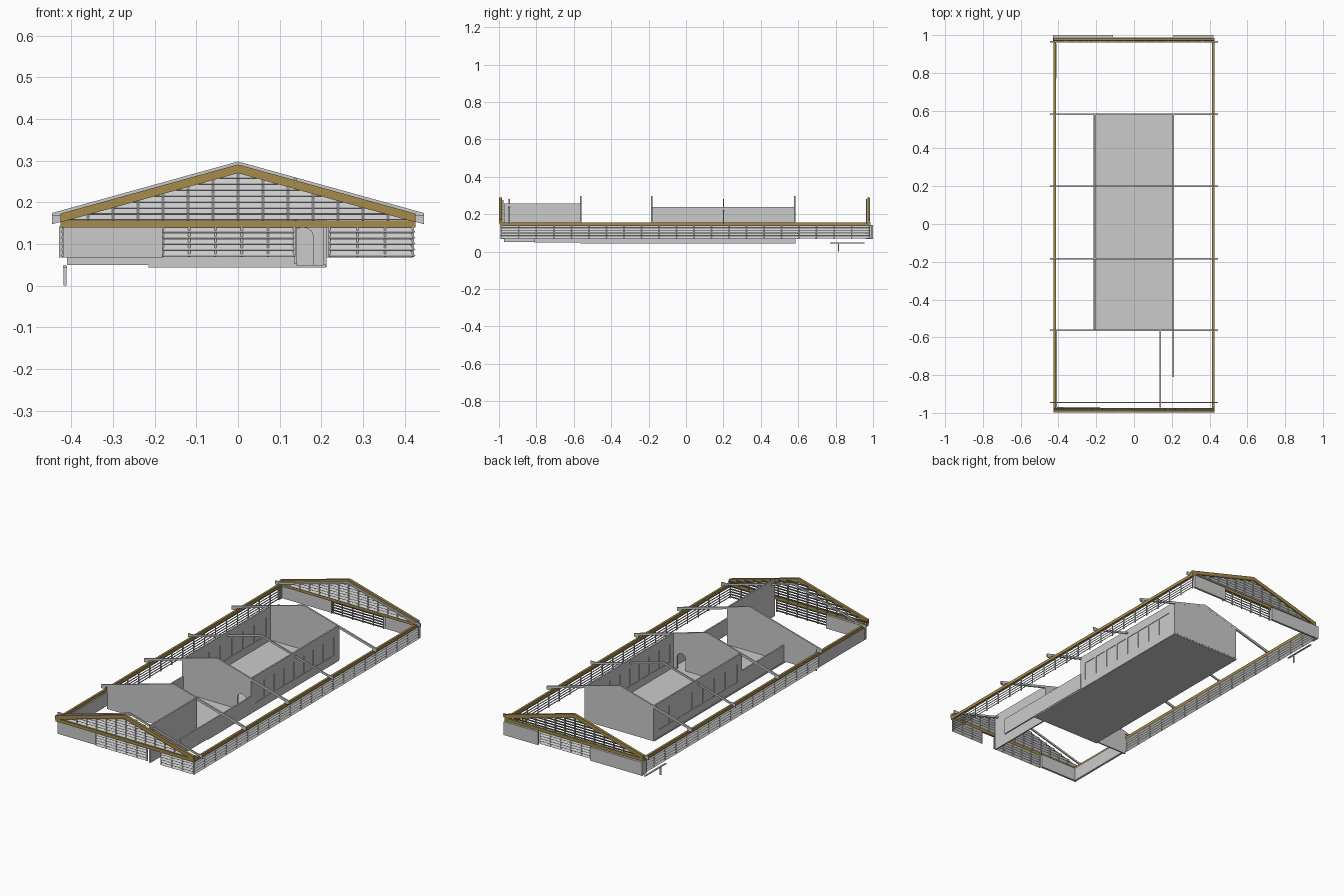
import bpy, bmesh, math
from mathutils import Matrix, Vector

if "Cube" in bpy.data.objects:
    bpy.data.objects.remove(bpy.data.objects["Cube"])

timber = bpy.data.materials.new("timber")
timber.diffuse_color = (0.38, 0.26, 0.07, 1)
timber.use_nodes = True
timber.node_tree.nodes["Principled BSDF"].inputs["Base Color"].default_value = timber.diffuse_color

SLOPE = 0.277


def roof(x, apex=0.297):
    return apex - SLOPE * abs(x)


def finish(name, bm, mat=None):
    bmesh.ops.recalc_face_normals(bm, faces=bm.faces)
    me = bpy.data.meshes.new(name)
    bm.to_mesh(me)
    bm.free()
    ob = bpy.data.objects.new(name, me)
    bpy.context.collection.objects.link(ob)
    if mat:
        me.materials.append(mat)
    return ob


def box(bm, x0, x1, y0, y1, z0, z1):
    m = Matrix.Translation(((x0 + x1) / 2, (y0 + y1) / 2, (z0 + z1) / 2))
    bmesh.ops.create_cube(bm, size=1, matrix=m @ Matrix.Diagonal((x1 - x0, y1 - y0, z1 - z0, 1)))


def boxes(name, dims, mat=None):
    bm = bmesh.new()
    for d in dims:
        box(bm, *d)
    return finish(name, bm, mat)


def prism(bm, pts, y, t):
    """Extrude an XZ outline by t around y."""
    f = bm.faces.new([bm.verts.new((x, y - t / 2, z)) for x, z in pts])
    r = bmesh.ops.extrude_face_region(bm, geom=[f])
    bmesh.ops.translate(bm, vec=(0, t, 0), verts=[v for v in r["geom"] if isinstance(v, bmesh.types.BMVert)])


def cross_wall(name, x0, x1, y, t=0.008, z0=0.05, notch=()):
    bm = bmesh.new()
    top = [(x1, roof(x1)), (0, roof(0)), (x0, roof(x0))]
    prism(bm, [(x0, z0)] + list(notch) + [(x1, z0)] + top, y, t)
    return finish(name, bm)


def chevron(bm, half, apex, depth, y, t):
    """Pair of sloped rafters meeting at the ridge."""
    e = apex - SLOPE * half
    prism(bm, [(-half, e), (0, apex), (half, e), (half, e - depth),
               (0, apex - depth), (-half, e - depth)], y, t)


def slat(bm, centre, length, angle):
    m = (Matrix.Translation(centre) @ Matrix.Rotation(math.radians(angle), 4, 'Z')
         @ Matrix.Rotation(math.radians(50), 4, 'X') @ Matrix.Diagonal((length, 0.0165, 0.002, 1)))
    bmesh.ops.create_cube(bm, size=1, matrix=m)


def louvre_wall(name, a, b, angle, pitch):
    """Louvred low wall from a to b, with regular studs; outer edges hang low."""
    a, b = Vector(a), Vector(b)
    mid, length = (a + b) / 2, (b - a).length
    bm = bmesh.new()
    for i in range(5):
        slat(bm, (mid.x, mid.y, 0.077 + i * 0.0143), length, angle)
    n = max(1, round(length / pitch))
    for i in range(n + 1):
        p = a.lerp(b, i / n)
        box(bm, p.x - .0025, p.x + .0025, p.y - .0025, p.y + .0025, 0.069, 0.142)
    return finish(name, bm)


# Timber ring beam and gable rafters
F, B, S = -0.988, 0.98, 0.42
boxes("ring_beam", [(-S - .006, S + .006, F - .006, F + .006, .14, .157),
                    (-S - .006, S + .006, B - .006, B + .006, .14, .157),
                    (-S - .006, -S + .006, F, B, .14, .157),
                    (S - .006, S + .006, F, B, .14, .157)], timber)
for name, y in (("front_gable_rafters", F - .004), ("back_gable_rafters", B - .002)):
    bm = bmesh.new()
    chevron(bm, 0.426, 0.291, 0.021, y, 0.014)
    finish(name, bm, timber)

# Louvred gables, both tilted the same way
for name, y in (("front_gable_louvres", F + .008), ("back_gable_louvres", B - .005)):
    bm = bmesh.new()
    z = 0.164
    while z < 0.268:
        slat(bm, (0, y, z), 2 * (0.282 - z) / SLOPE, 0)
        z += 0.0143
    for i in range(-6, 7):
        x = i * 0.06
        box(bm, x - .002, x + .002, y - .005, y + .005, .15, roof(x, 0.275))
    finish(name, bm)

# Low louvred walls between solid panels
louvre_wall("front_louvres_left", (-.18, F, 0), (.135, F, 0), 0, .06)
louvre_wall("front_louvres_right", (.22, F, 0), (.42, F, 0), 0, .06)
louvre_wall("back_louvres", (-.11, B, 0), (.21, B, 0), 180, .06)
louvre_wall("right_louvres", (S, F, 0), (S, B, 0), 90, .095)
louvre_wall("left_louvres", (-S, -.56, 0), (-S, B, 0), -90, .095)
boxes("solid_panels", [(-.42, -.18, -.982, -.97, .068, .142),
                       (-.43, -.11, .988, 1.0, .068, .142),
                       (.21, .42, .988, 1.0, .068, .142),
                       (-.419, -.407, -.98, -.56, .068, .142),
                       (-.43, -.42, .96, .99, .068, .142)])

# Slender roof frames
bm = bmesh.new()
for y in (-.945, -.562, -.184, .2, .582, .965):
    if y in (-.945, .2, .965):
        chevron(bm, 0.446, 0.282, 0.011, y, 0.006)
    else:
        chevron(bm, 0.446, 0.298, 0.013, y, 0.0085)
finish("roof_frames", bm)
boxes("rafter_tails", [(s * .432 - .014, s * .432 + .014, y - .003, y + .003, .156, .168)
                       for s in (-1, 1) for y in (-.945, -.562, -.184, .2, .582, .965)])

# Floor slab
boxes("floor", [(-.215, .21, -.565, .585, .043, .05)])

# Cross walls, the middle one with an arched doorway
arch = [(.13, .05), (.13, .12)]
arch += [(.155 - .025 * math.cos(a * math.pi / 6), .12 + .02 * math.sin(a * math.pi / 6)) for a in range(1, 6)]
arch += [(.18, .12), (.18, .05)]
cross_wall("front_room_wall", -.41, .14, -.562)
cross_wall("hall_front_wall", -.212, .212, -.184, notch=arch)
cross_wall("hall_back_wall", -.212, .212, .582)

# Hall side walls: frame, mullions and recessed panes
for name, x, n in (("hall_left", -.208, 7), ("hall_right", .208, 8)):
    y0, y1, z0, z1 = -.15, .54, .09, .19
    parts = [(x - .004, x + .004, -.184, .582, .045, z0),
             (x - .004, x + .004, -.184, .582, z1, .239),
             (x - .004, x + .004, -.184, y0, z0, z1),
             (x - .004, x + .004, y1, .582, z0, z1)]
    step = (y1 - y0) / n
    parts += [(x - .004, x + .004, y0 + i * step - .006, y0 + i * step + .006, z0, z1) for i in range(1, n)]
    boxes(name + "_wall", parts)
    boxes(name + "_panes", [(x - .001, x + .001, y0, y1, z0, z1)])

# Front room side wall and low porch walls
boxes("front_room_side_wall", [(.134, .142, -.972, -.562, .052, .258)])
boxes("porch_walls", [(.205, .213, -.81, -.184, .05, .14),
                      (-.212, -.204, -.562, -.184, .05, .14)])

# Small rail and post at the back left corner
boxes("corner_rail", [(-.42, -.411, .77, .955, .044, .048),
                      (-.419, -.412, .812, .819, 0, .044)])
